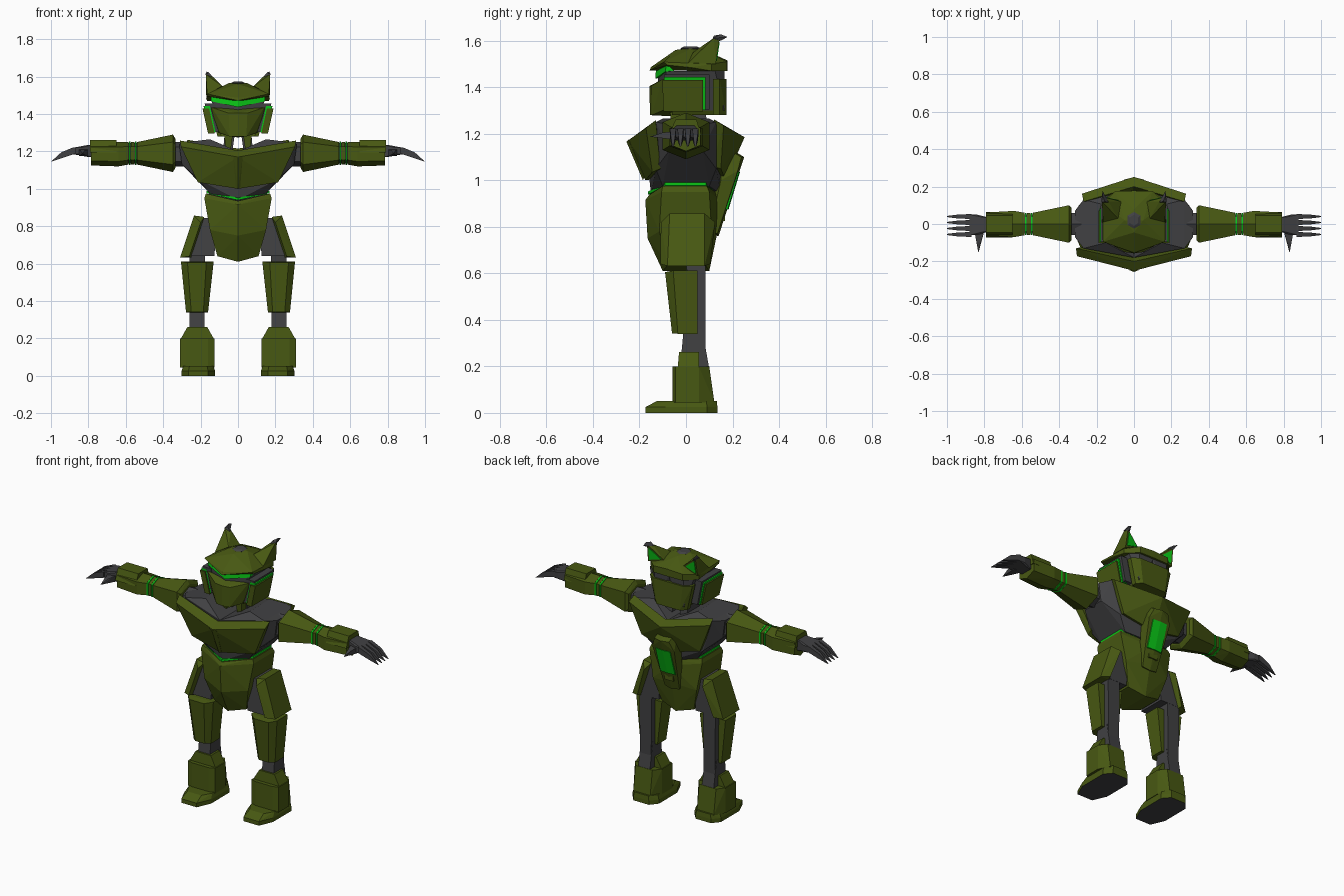
import bpy, bmesh
from mathutils import Vector


def material(name, rgb):
    m = bpy.data.materials.new(name)
    m.diffuse_color = (*rgb, 1)
    return m


OLIVE = material("olive_armor", (0.064, 0.098, 0.006))
GREY = material("dark_grey", (0.052, 0.052, 0.055))
GLOW = material("bright_green", (0.003, 0.56, 0.008))


def hull(name, pts, mat, sole=None):
    """Convex faceted part on the +x side, mirrored across x = 0."""
    bm = bmesh.new()
    for p in pts:
        bm.verts.new(p)
    bmesh.ops.convex_hull(bm, input=bm.verts[:])
    loose = [v for v in bm.verts if not v.link_faces]
    bmesh.ops.delete(bm, geom=loose, context='VERTS')
    bmesh.ops.dissolve_limit(bm, angle_limit=0.02, verts=bm.verts[:], edges=bm.edges[:])
    bmesh.ops.recalc_face_normals(bm, faces=bm.faces[:])
    if sole:
        for f in bm.faces:
            f.material_index = int(f.normal.z < -0.9)
    me = bpy.data.meshes.new(name)
    bm.to_mesh(me)
    bm.free()
    me.materials.append(mat)
    if sole:
        me.materials.append(sole)
    ob = bpy.data.objects.new(name, me)
    bpy.context.collection.objects.link(ob)
    ob.modifiers.new("mirror", 'MIRROR').use_mirror_merge = False
    return ob


def box(x0, x1, y0, y1, z0, z1):
    return [(x, y, z) for x in (x0, x1) for y in (y0, y1) for z in (z0, z1)]


def rect(z, x0, x1, y0, y1):
    return [(x, y, z) for x in (x0, x1) for y in (y0, y1)]


def hexring(x, w, lo, hi):
    """Hexagonal arm section with a ridge on top and below."""
    h = (hi - lo) * 0.2
    pts = [(x, 0, lo), (x, 0, hi)]
    return pts + [(x, y, z) for y in (-w, w) for z in (lo + h, hi - h)]


# Torso core, chest and back plates
hull("torso_core", [(x, s * y, z) for s in (-1, 1) for x, y, z in (
    (0.315, 0.07, 1.24), (0.3, 0.07, 1.13), (0.27, 0.13, 1.25), (0.15, 0.1, 1.265),
    (0, 0.18, 1.20), (0.21, 0.13, 1.05), (0.15, 0.1, 0.975), (0, 0.15, 0.94))], GREY)
hull("chest_plate", [
    (0.31, -0.13, 1.258), (0.305, -0.172, 1.225), (0, -0.25, 1.17), (0, -0.2, 1.205),
    (0.215, -0.145, 1.035), (0.22, -0.11, 1.05), (0, -0.175, 1.0), (0, -0.1, 1.01)], OLIVE)
hull("chest_keel", [
    (0, -0.256, 1.165), (0.025, -0.247, 1.175), (0.012, -0.18, 1.01),
    (0, -0.185, 1.0), (0, -0.17, 1.16)], OLIVE)
hull("back_plate", [
    (0.27, 0.12, 1.262), (0.278, 0.162, 1.235), (0, 0.252, 1.185), (0, 0.2, 1.215),
    (0.2, 0.15, 1.05), (0.2, 0.11, 1.06), (0, 0.17, 1.0), (0, 0.1, 1.01)], OLIVE)
# Slanted spine pack with a glowing panel
hull("spine_pack", [
    (0.05, 0.238, 1.10), (0.05, 0.15, 1.15), (0, 0.25, 1.10), (0, 0.15, 1.16),
    (0.075, 0.222, 1.04), (0.075, 0.15, 1.0), (0.05, 0.135, 0.77), (0, 0.14, 0.76),
    (0, 0.1, 0.77), (0.05, 0.1, 0.78)], OLIVE)
hull("spine_glow", [
    (0, 0.232, 1.035), (0.05, 0.228, 1.035), (0, 0.183, 0.875), (0.05, 0.179, 0.875),
    (0, 0.2, 1.035), (0.05, 0.2, 1.035), (0, 0.15, 0.875), (0.05, 0.15, 0.875)], GLOW)
hull("spine_foot", box(0, 0.03, 0.12, 0.168, 0.825, 0.865), OLIVE)

# Belt and pelvis
for name, mat, dz, r in (("belt", GLOW, 0, 0.0), ("belt_base", GREY, -0.014, -0.012)):
    hull(name, [(x + (r if x else 0), y, z + dz + t) for t in (0, -0.013) for x, y, z in (
        (0.168, -0.09, 0.99), (0.168, 0.085, 0.99), (0, -0.163 - r, 0.952),
        (0, 0.145 + r, 0.955), (0, 0, 0.96))], mat)
hull("pelvis", [
    (0.172, -0.1, 0.975), (0.172, 0.09, 0.975), (0, -0.16, 0.935), (0, 0.14, 0.94),
    (0.18, -0.105, 0.95), (0.18, 0.1, 0.95), (0, -0.175, 0.915), (0, 0.15, 0.91),
    (0.15, -0.115, 0.78), (0, -0.165, 0.75), (0.15, 0.11, 0.78), (0, 0.14, 0.8),
    (0.11, -0.075, 0.64), (0.11, 0.08, 0.64), (0, -0.1, 0.61), (0, 0.1, 0.61)], OLIVE)

# Legs
hull("hip_joint", rect(0.845, 0.12, 0.2, -0.075, 0.085)
     + rect(0.64, 0.125, 0.265, -0.085, 0.085), GREY)
hull("hip_plate", [
    (0.18, -0.075, 0.85), (0.18, 0.085, 0.85), (0.235, -0.07, 0.857), (0.235, 0.08, 0.857),
    (0.2, -0.108, 0.82), (0.2, 0.125, 0.82), (0.26, -0.11, 0.64), (0.26, 0.105, 0.64),
    (0.31, -0.08, 0.632), (0.31, 0.08, 0.632), (0.25, -0.075, 0.632), (0.25, 0.08, 0.632)], OLIVE)
hull("thigh_guard", rect(0.612, 0.13, 0.305, -0.055, 0.05)
     + rect(0.34, 0.16, 0.278, -0.035, 0.05)
     + [(0.17, -0.09, 0.605), (0.27, -0.09, 0.605), (0.185, -0.06, 0.342), (0.25, -0.06, 0.342)], OLIVE)
hull("leg_strut", rect(0.66, 0.175, 0.26, 0.0, 0.084)
     + rect(0.25, 0.18, 0.255, 0.03, 0.084), GREY)
hull("ankle", rect(0.36, 0.178, 0.258, -0.01, 0.07)
     + rect(0.2, 0.178, 0.258, -0.025, 0.098), GREY)
hull("boot_collar", rect(0.262, 0.165, 0.27, -0.03, 0.055)
     + rect(0.2, 0.13, 0.305, -0.035, 0.055), OLIVE)
hull("boot", rect(0.2, 0.125, 0.31, -0.045, 0.055) + rect(0.045, 0.125, 0.31, -0.045, 0.055)
     + rect(0.2, 0.16, 0.275, -0.058, 0.1) + rect(0.045, 0.16, 0.275, -0.058, 0.122), OLIVE)
foot = [(0.16, -0.175), (0.265, -0.175), (0.122, -0.09), (0.302, -0.09),
        (0.122, 0.09), (0.302, 0.09), (0.16, 0.135), (0.265, 0.135)]
hull("foot", [(x, y, z) for x, y in foot for z in (0, 0.025)]
     + [(0.212 + (x - 0.212) * 0.9, y * (0.7 if y < 0 else 0.98), 0.052) for x, y in foot],
     OLIVE, sole=GREY)

# Arms as hexagonal sections along x
arm_parts = (
    ("shoulder_joint", GREY, [(0.28, 0.06, 1.12, 1.25), (0.345, 0.06, 1.12, 1.25)]),
    ("upper_arm", OLIVE, [(0.333, 0.085, 1.115, 1.265), (0.348, 0.1, 1.09, 1.29),
                          (0.54, 0.06, 1.13, 1.25)]),
    ("elbow", GREY, [(0.53, 0.05, 1.135, 1.245), (0.6, 0.05, 1.135, 1.245)]),
    ("inner_glow_ring", GLOW, [(0.542, 0.06, 1.128, 1.252), (0.551, 0.06, 1.128, 1.252)]),
    ("elbow_band", OLIVE, [(0.553, 0.058, 1.13, 1.25), (0.572, 0.058, 1.13, 1.25)]),
    ("outer_glow_ring", GLOW, [(0.574, 0.06, 1.128, 1.252), (0.583, 0.06, 1.128, 1.252)]),
    ("forearm", OLIVE, [(0.585, 0.06, 1.13, 1.25), (0.64, 0.07, 1.12, 1.25),
                        (0.785, 0.062, 1.125, 1.25)]))
for name, mat, rings in arm_parts:
    hull(name, [p for r in rings for p in hexring(*r)], mat)
hull("forearm_guard", [(x, y, z) for x in (0.65, 0.79) for y, z in (
    (-0.072, 1.195), (-0.045, 1.262), (0.045, 1.262), (0.065, 1.195))], OLIVE)

# Hands with four clawed fingers and a thumb
hull("palm", box(0.78, 0.8, -0.04, 0.035, 1.17, 1.235)
     + box(0.84, 0.88, -0.06, 0.05, 1.185, 1.22), GREY)
for i in range(4):
    y = -0.056 + i * 0.032
    hull("finger_%d" % (i + 1), box(0.87, 0.88, y - 0.013, y + 0.013, 1.188, 1.222)
         + box(0.94, 0.945, y - 0.01, y + 0.01, 1.165, 1.195)
         + [(1.0, y - 0.003, 1.145), (1.0, y + 0.003, 1.145)], GREY)
hull("thumb", box(0.805, 0.85, -0.055, -0.03, 1.175, 1.21)
     + box(0.82, 0.842, -0.1, -0.095, 1.18, 1.205) + [(0.832, -0.155, 1.187)], GREY)

# Neck
hull("neck_guard", rect(1.31, 0.025, 0.075, -0.07, 0) + rect(1.2, 0.04, 0.065, -0.06, 0), OLIVE)
hull("neck", rect(1.31, 0.015, 0.07, -0.02, 0.08) + rect(1.2, 0.03, 0.08, -0.02, 0.1), GREY)

# Head: core, face, rear shell
hull("head_core", rect(1.47, 0, 0.14, -0.085, 0.125) + rect(1.3, 0, 0.1, -0.085, 0.125)
     + [(0, -0.12, 1.45), (0, -0.12, 1.3), (0, 0.165, 1.47), (0.1, 0.165, 1.47),
        (0.1, 0.165, 1.3)], GREY)
hull("face_guard", [
    (0, -0.157, 1.405), (0.05, -0.15, 1.405), (0, -0.115, 1.425), (0.14, -0.1, 1.435),
    (0.145, -0.09, 1.425), (0.1, -0.1, 1.3), (0.105, -0.06, 1.3), (0, -0.155, 1.28),
    (0.045, -0.148, 1.28), (0, -0.06, 1.275), (0.145, -0.06, 1.43)], OLIVE)
hull("rear_shell", rect(1.435, 0, 0.145, 0.115, 0.145) + rect(1.28, 0, 0.11, 0.115, 0.145)
     + [(0, 0.175, 1.435), (0.1, 0.175, 1.435), (0, 0.175, 1.28), (0.08, 0.175, 1.28)], OLIVE)
hull("chin_plate", rect(1.3, 0, 0.1, -0.06, 0.12) + rect(1.28, 0, 0.09, -0.06, 0.12), OLIVE)
# Layered cheeks, tilted outward at the top
for name, mat, xi, xo, y0, y1, z0, z1 in (
        ("cheek_base", GREY, 0.12, 0.178, -0.095, 0.1, 1.305, 1.455),
        ("cheek_glow", GLOW, 0.15, 0.184, -0.095, 0.083, 1.302, 1.443),
        ("cheek_plate", OLIVE, 0.155, 0.19, -0.102, 0.073, 1.295, 1.43)):
    hull(name, rect(z1, xi, xo, y0, y1) + rect(z0, xi - 0.03, xo - 0.03, y0 + 0.005, y1), mat)
# Visor and crown
hull("visor", [(0, -0.132, 1.437), (0, -0.128, 1.49), (0.145, -0.088, 1.468),
               (0.145, -0.085, 1.505), (0, -0.05, 1.45), (0.14, -0.05, 1.47)], GLOW)
hull("crown", [
    (0, -0.157, 1.472), (0, -0.15, 1.487), (0.165, -0.095, 1.508), (0.168, -0.08, 1.495),
    (0.17, 0.02, 1.485), (0.165, 0.11, 1.47), (0.165, 0.11, 1.5), (0.1, 0.176, 1.47),
    (0.1, 0.176, 1.51), (0, 0.178, 1.47), (0, 0.178, 1.515), (0, -0.045, 1.56),
    (0.05, 0.02, 1.565), (0, 0.08, 1.56), (0, 0.02, 1.57)], OLIVE)
hull("crown_cap", [(x, 0.02 + y, z) for x, y, z in (
    (0, -0.045, 1.567), (0.034, -0.025, 1.567), (0.034, 0.025, 1.567), (0, 0.045, 1.567),
    (0, -0.03, 1.574), (0.022, -0.015, 1.574), (0.022, 0.015, 1.574), (0, 0.03, 1.574),
    (0, 0, 1.54))], GREY)

# Ears with grey tips and glowing inner faces
a, b, t = Vector((0.17, 0.128, 1.5)), Vector((0.065, 0.12, 1.53)), Vector((0.165, 0.145, 1.612))
hull("ear", [a, b, t, (0.165, 0.01, 1.505), (0.085, 0.03, 1.55), (0.172, 0.12, 1.612),
             (0.135, 0.12, 1.6)], OLIVE)
hull("ear_tip", [(0.175, 0.115, 1.61), (0.135, 0.115, 1.598), (0.165, 0.15, 1.6),
                 (0.155, 0.12, 1.622), (0.168, 0.178, 1.616), (0.168, 0.15, 1.627)], GREY)
c = (a + b + t) / 3
hull("ear_glow", [c + (p - c) * 0.72 + Vector((0, dy, 0))
                  for p in (a, b, t) for dy in (0.004, -0.004)], GLOW)
